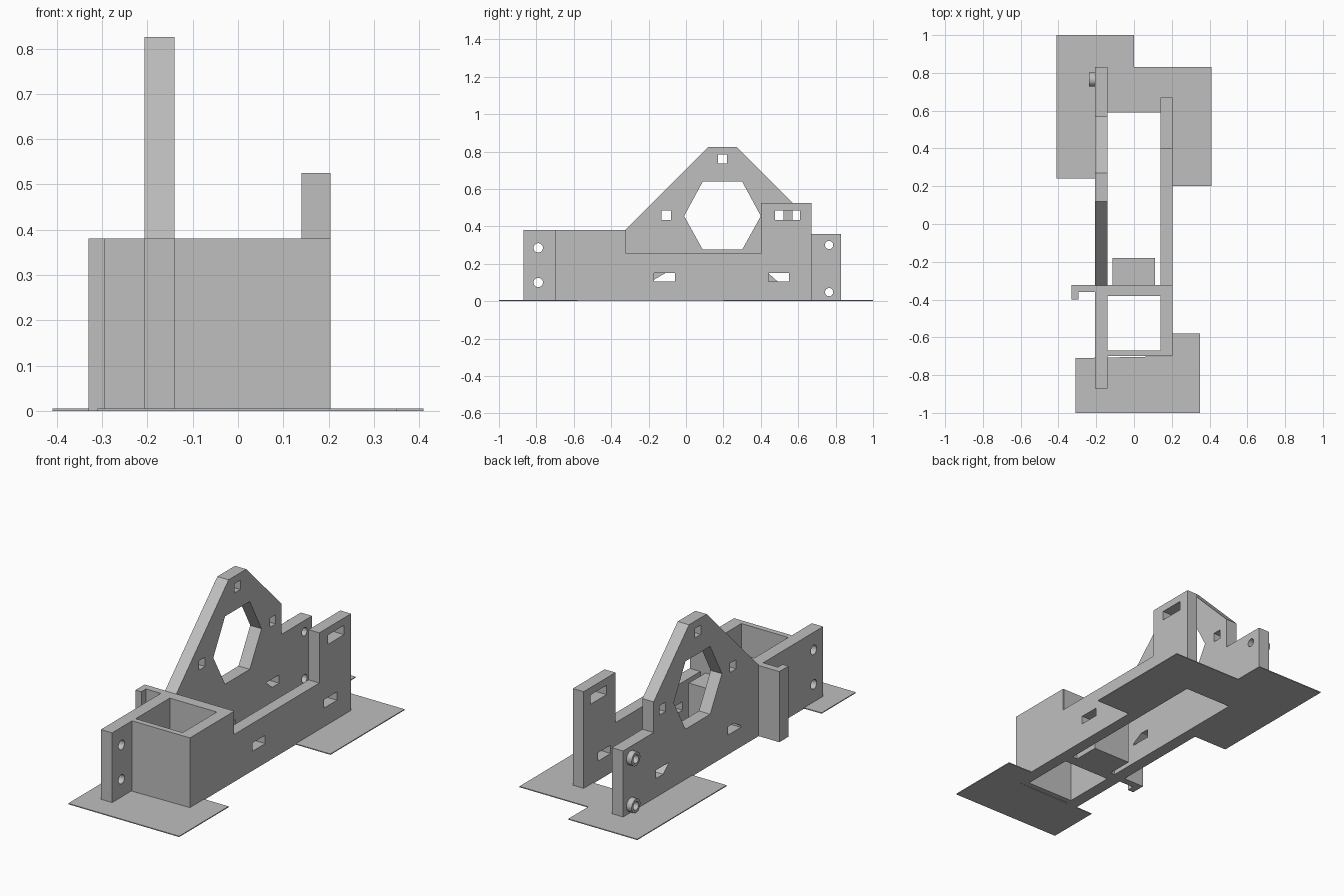
import bpy, bmesh, math
from mathutils import Matrix

cube = bpy.data.objects.get("Cube")
if cube:
    bpy.data.objects.remove(cube)

grey = bpy.data.materials.new("plain grey")
COLOR = (0.52, 0.52, 0.52, 1)
grey.diffuse_color = COLOR
grey.use_nodes = True
grey.node_tree.nodes["Principled BSDF"].inputs["Base Color"].default_value = COLOR

FLAT = Matrix.Identity(4)
# Upright sheets: local x, y, z become world y, z, x
SIDE = Matrix(((0, 0, 1, 0), (1, 0, 0, 0), (0, 1, 0, 0), (0, 0, 0, 1)))


def rect(u0, u1, v0, v1):
    return [(u0, v0), (u1, v0), (u1, v1), (u0, v1)]


def square(u, v, half=0.025):
    return rect(u - half, u + half, v - half, v + half)


def circle(u, v, r, n=24):
    return [(u + r * math.cos(math.tau * i / n), v + r * math.sin(math.tau * i / n))
            for i in range(n)]


def sheet(name, loops, low, high, frame=FLAT):
    """Extrude an outline with holes from low to high along the frame's axis."""
    curve = bpy.data.curves.new(name, 'CURVE')
    curve.dimensions = '2D'
    curve.fill_mode = 'BOTH'
    curve.extrude = (high - low) / 2
    for loop in loops:
        spline = curve.splines.new('POLY')
        spline.points.add(len(loop) - 1)
        for p, (u, v) in zip(spline.points, loop):
            p.co = (u, v, 0, 1)
        spline.use_cyclic_u = True
    helper = bpy.data.objects.new(name + " outline", curve)
    bpy.context.collection.objects.link(helper)
    bpy.context.view_layer.update()
    graph = bpy.context.evaluated_depsgraph_get()
    mesh = bpy.data.meshes.new_from_object(helper.evaluated_get(graph))
    bpy.data.objects.remove(helper)

    # Weld the caps to the sides and place the part
    bm = bmesh.new()
    bm.from_mesh(mesh)
    bmesh.ops.remove_doubles(bm, verts=bm.verts, dist=0.0005)
    bm.transform(frame @ Matrix.Translation((0, 0, (low + high) / 2)))
    bmesh.ops.recalc_face_normals(bm, faces=bm.faces)
    for f in bm.faces:
        f.smooth = False
        f.material_index = 0
    bm.to_mesh(mesh)
    bm.free()
    mesh.name = name
    mesh.materials.clear()
    mesh.materials.append(grey)
    obj = bpy.data.objects.new(name, mesh)
    bpy.context.collection.objects.link(obj)
    return obj


# Thin ground sheets at each end
sheet("back_base_sheet", [[(-.41, 1), (0, 1), (0, .83), (.41, .83), (.41, .2), (.14, .2),
                           (.14, .59), (-.14, .59), (-.14, .24), (-.41, .24)]], 0, .005)
sheet("front_base_sheet", [[(-.31, -1), (.35, -1), (.35, -.58), (.2, -.58),
                            (.2, -.7), (-.31, -.71)]], 0, .005)

# Tall motor plate with hexagon opening, square holes and screw holes
plate = [(-.87, 0), (.83, 0), (.83, .36), (.57, .36), (.57, .525), (.27, .825),
         (.12, .825), (-.325, .38), (-.87, .38)]
hexagon = [(-.01, .455), (.09, .64), (.3, .64), (.4, .455), (.3, .275), (.09, .275)]
slots = [[(-.17, .105), (-.06, .105), (-.06, .15), (-.11, .15), (-.17, .115)],
         [(.44, .15), (.55, .15), (.55, .105), (.49, .105)]]
squares = [square(-.105, .46), square(.195, .76), square(.495, .46)]
front_screws = [circle(-.79, z, .025) for z in (.1, .285)]
back_screws = [circle(.765, z, .022) for z in (.048, .3)]
sheet("motor_plate", [plate, hexagon] + slots + squares + front_screws + back_screws,
      -.207, -.14, SIDE)

# Low side wall with raised tab and slots
wall = [(-.7, 0), (.67, 0), (.67, .525), (.4, .525), (.4, .255), (-.325, .255),
        (-.325, .38), (-.7, .38)]
sheet("low_side_wall", [wall, rect(-.17, -.06, .105, .15), rect(.44, .55, .105, .15),
                        rect(.475, .61, .435, .485)], .14, .204, SIDE)

# Box walls, hooked cross wall and inner block
sheet("box_front_wall", [rect(-.14, .14, -.7, -.67)], 0, .38)
sheet("hooked_cross_wall", [[(.2, -.38), (.2, -.322), (-.33, -.322), (-.33, -.4),
                             (-.295, -.4), (-.295, -.36), (-.2, -.36), (-.2, -.38)]], 0, .38)
sheet("inner_block", [rect(-.115, .11, -.325, -.18)], 0, .255)

# Bosses around the back screw holes
for label, z in (("lower", .048), ("upper", .3)):
    sheet(label + "_screw_boss", [circle(.765, z, .037), circle(.765, z, .022)],
          -.238, -.205, SIDE)
